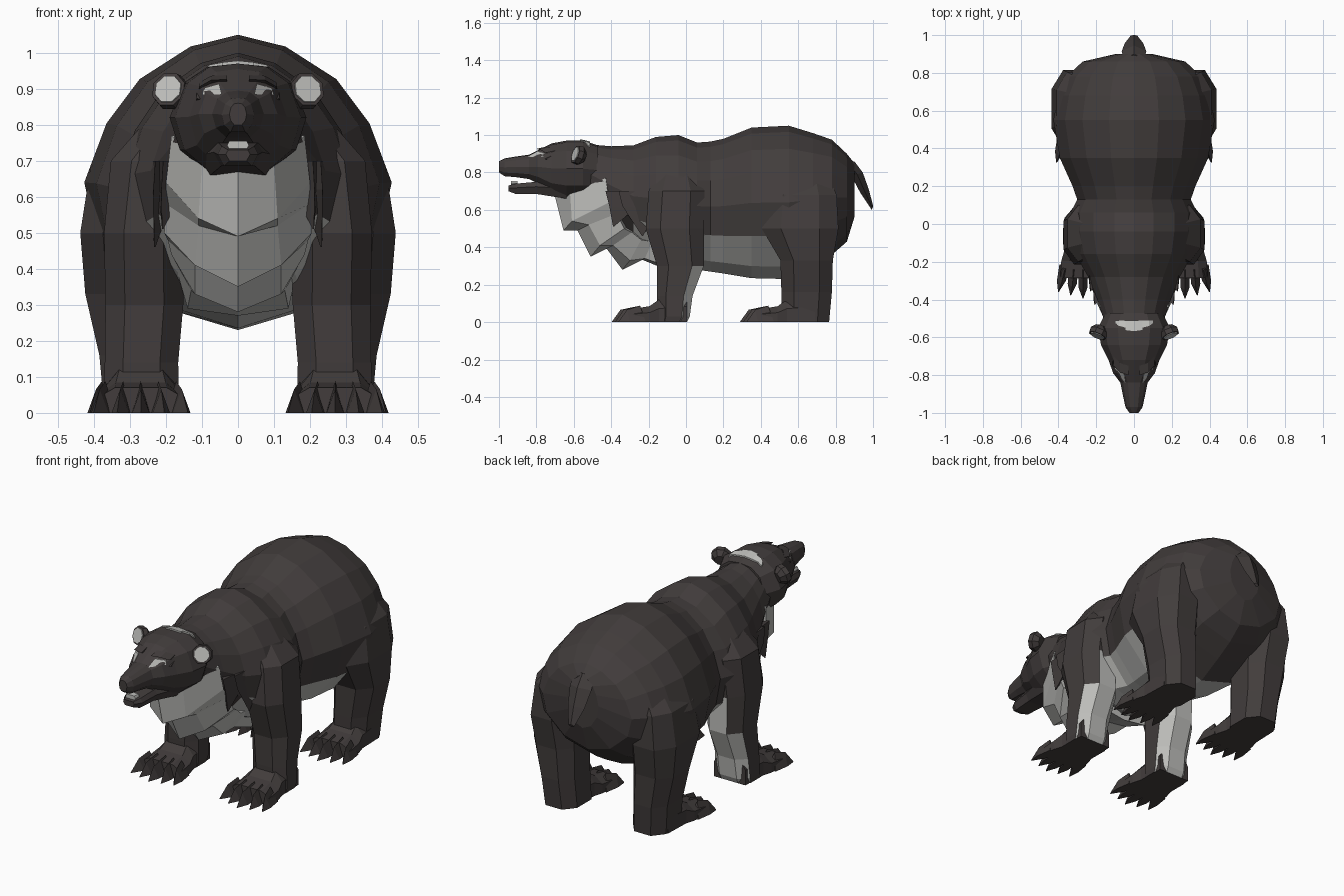
import bpy, bmesh, math
from mathutils import Vector
from mathutils.bvhtree import BVHTree

if "Cube" in bpy.data.objects:
    bpy.data.objects.remove(bpy.data.objects["Cube"])


def material(name, rgb):
    m = bpy.data.materials.new(name)
    m.diffuse_color = (*rgb, 1)
    m.use_nodes = True
    m.node_tree.nodes["Principled BSDF"].inputs["Base Color"].default_value = m.diffuse_color
    return m


DARK = material("dark brown fur", (0.054, 0.046, 0.045))
LIGHT = material("pale grey fur", (0.52, 0.52, 0.50))


def loft(name, rings, mats=(DARK,), rule=None):
    """Skin a list of equally long point rings with flat faces and end caps."""
    bm = bmesh.new()
    vs = [[bm.verts.new(p) for p in r] for r in rings]
    n = len(rings[0])
    for a, b in zip(vs, vs[1:]):
        for i in range(n):
            j = (i + 1) % n
            bm.faces.new((a[i], a[j], b[j], b[i]))
    bm.faces.new(vs[0])
    bm.faces.new(vs[-1])
    bmesh.ops.remove_doubles(bm, verts=bm.verts, dist=0.0005)
    bmesh.ops.recalc_face_normals(bm, faces=bm.faces)
    bm.normal_update()
    if rule:
        for f in bm.faces:
            f.material_index = int(rule(f.calc_center_median(), f.normal))
    me = bpy.data.meshes.new(name)
    bm.to_mesh(me)
    bm.free()
    for m in mats:
        me.materials.append(m)
    ob = bpy.data.objects.new(name, me)
    bpy.context.collection.objects.link(ob)
    return ob


def section(profile, y, w, top, bot):
    """Symmetric cross-section at y from a normalised half profile."""
    half = [(x * w, bot + t * (top - bot)) for x, t in profile]
    return [(x, y, z) for x, z in half] + [(-x, y, z) for x, z in half[-2:0:-1]]


# Torso
BODY = [(0, 1), (.3, .96), (.62, .85), (.83, .70), (.97, .5), (.88, .28), (.5, .08), (0, 0)]
torso_rows = [(-.52, .16, .95, .64), (-.4, .20, .94, .52), (-.28, .25, .945, .40),
              (-.16, .32, .99, .33), (-.04, .345, 1.0, .28), (.06, .345, .96, .28),
              (.13, .31, .965, .27), (.2, .335, .98, .26), (.35, .405, 1.04, .235),
              (.55, .44, 1.05, .23), (.68, .415, 1.01, .30), (.78, .37, .975, .36),
              (.86, .28, .90, .43), (.9, .10, .85, .56)]
torso = loft("torso", [section(BODY, *r) for r in torso_rows], (DARK, LIGHT),
             lambda c, n: n.z < -.25 and c.z < .5 and -.3 < c.y < .6)

# Head with upper muzzle
SKULL = [(0, 1), (.45, .97), (.8, .82), (1, .5), (.85, .2), (.45, 0), (0, 0)]
head_rows = [(-.47, .15, .945, .68), (-.55, .19, .97, .67), (-.64, .175, .97, .67),
             (-.72, .135, .955, .69), (-.79, .11, .92, .74), (-.84, .072, .895, .765),
             (-.91, .058, .885, .775), (-.97, .045, .875, .78), (-1.0, .024, .86, .80)]
head = loft("head", [section(SKULL, *r) for r in head_rows])

# Lower jaw and teeth
JAW = [(0, 1), (.8, 1), (1, .6), (.7, 0), (0, 0)]
loft("lower_jaw", [section(JAW, *r) for r in
     [(-.64, .11, .75, .66), (-.8, .068, .75, .685), (-.91, .056, .74, .685), (-.95, .034, .73, .70)]])
loft("teeth", [section(JAW, y, .03, .755, .725) for y in (-.90, -.935)], (LIGHT,))

# Pale fur ruff on the throat and chest, in jagged tiers (centre, side, outer)
tiers = [((0, -.70, .67), (.10, -.62, .69), (.185, -.43, .77)),
         ((0, -.655, .49), (.11, -.61, .54), (.20, -.41, .64)),
         ((0, -.58, .49), (.11, -.52, .52), (.20, -.37, .58)),
         ((0, -.51, .35), (.12, -.46, .41), (.205, -.33, .50)),
         ((0, -.43, .40), (.12, -.39, .41), (.195, -.29, .48)),
         ((0, -.34, .28), (.12, -.30, .33), (.185, -.24, .44)),
         ((0, -.25, .34), (.13, -.22, .34), (.18, -.18, .43)),
         ((0, -.08, .27), (.14, -.08, .29), (.17, -.08, .42))]
rings = []
for c, s, o in tiers:
    flip = lambda p: (-p[0], p[1], p[2])
    back = (0, o[1] + .04, o[2] + .01)
    rings.append([c, s, o, back, flip(o), flip(s)])
loft("chest_ruff", rings, (LIGHT,))


def leg(name, sx, rows, rule=None):
    """Chamfered-box limb: rows of z, x, y, half width, half depth."""
    pts = [(1, .5), (.5, 1), (-.5, 1), (-1, .5), (-1, -.5), (-.5, -1), (.5, -1), (1, -.5)]
    loft(name, [[(sx * (x + a * hx), y + b * hy, z) for a, b in pts] for z, x, y, hx, hy in rows],
         (DARK, LIGHT), rule)


def foot(name, sx, x, y):
    """Flat paw with five blunt pointed toes; y is the heel end."""
    rows = [(0, .095, .14), (-.15, .10, .12), (-.2, .115, .085), (-.29, .12, .07)]
    loft(name, [[(sx * (x + a * hx), y + dy, z) for a, z in
                 ((1, 0), (1, t * .6), (.6, t), (-.6, t), (-1, t * .6), (-1, 0))]
                for dy, hx, t in rows])
    for i in range(5):
        k = (i - 2) / 2
        cx, tx, end = x + k * .098, x + k * .13, -.40 + .035 * abs(k)

        def tri(px, dy, w, apex_dy, top):
            return [(sx * (px - w), y + dy, 0), (sx * (px + w), y + dy, 0), (sx * px, y + apex_dy, top)]
        loft(name + "_claw", [tri(cx, -.22, .027, -.25, .088),
                              tri((cx + tx) / 2, end + .06, .024, end + .045, .066),
                              tri(tx, end, .002, end, .004)])


front_rows = [(.84, .15, -.05, .08, .09), (.70, .238, -.05, .115, .15), (.50, .262, -.06, .11, .155),
              (.30, .26, -.03, .108, .125), (.14, .268, -.06, .102, .095), (.03, .27, -.065, .105, .085),
              (0, .27, -.075, .10, .08)]
hind_rows = [(.84, .20, .62, .08, .12), (.68, .30, .615, .11, .19), (.50, .312, .61, .126, .205),
             (.33, .302, .645, .122, .14), (.16, .282, .645, .103, .135), (0, .27, .64, .10, .125)]

for sx, side in ((1, "right"), (-1, "left")):
    # Legs, pale on the rear and inner rear of the front pair
    leg(side + "_front_leg", sx, front_rows,
        lambda c, n: c.z < .5 and n.y > .25 and (n.y > .8 or n.x * sx < 0 or c.z < .25))
    leg(side + "_hind_leg", sx, hind_rows)
    foot(side + "_front_foot", sx, .27, -.03 + .035)
    foot(side + "_hind_foot", sx, .28, .69)

    # Ears with pale inner disc, turned slightly outward and up
    d = Vector((.36 * sx, -.88, .3)).normalized()
    u = Vector((.92 * sx, .38, 0)).normalized()
    v = u.cross(d) * sx
    v = v if v.z > 0 else -v
    mid = Vector((.187 * sx, -.575, .893))

    def disc(r, t):
        return [mid + d * t + u * (r * math.cos(a)) + v * (r * math.sin(a))
                for a in [math.tau * (i + .5) / 8 for i in range(8)]]
    loft(side + "_ear", [disc(.03, -.035), disc(.053, -.008), disc(.05, .018)])
    loft(side + "_inner_ear", [disc(.041, .015), disc(.040, .022)], (LIGHT,))

    # Dark tufts hanging over the ruff
    for y0, y1, ty, tz, bx in ((-.43, -.28, -.39, .51, .213), (-.36, -.15, -.235, .46, .235)):
        loft(side + "_neck_tuft", [[(sx * (bx - .005), y0, .70), (sx * (bx + .012), y1, .70),
                                    (sx * (bx - .07), (y0 + y1) / 2, .70)],
                                   [(sx * bx, y0 + .02, .62), (sx * (bx + .005), y1, .60),
                                    (sx * (bx - .06), (y0 + y1) / 2, .62)],
                                   [(sx * (bx - .002), ty, tz), (sx * (bx - .002), ty + .004, tz),
                                    (sx * (bx - .006), ty + .002, tz)]])

    # Brow ridges around the eyes
    loft(side + "_brow", [[(sx * x, y, z), (sx * x, y + .05, z + .025), (sx * x, y + .06, z - .02)]
                          for x, y, z in ((.025, -.825, .895), (.07, -.795, .866), (.115, -.75, .873))])
    loft(side + "_upper_brow", [[(sx * x, y, z), (sx * x, y + .05, z + .012), (sx * x, y + .05, z - .014)]
                                for x, y, z in ((.03, -.80, .926), (.075, -.785, .924), (.108, -.75, .905))])


# Pale markings laid onto the surface as thin plates
def marking(name, target, pts, direction):
    me = target.data
    tree = BVHTree.FromPolygons([v.co for v in me.vertices], [p.vertices for p in me.polygons])
    d = Vector(direction)
    hits = [tree.ray_cast(Vector(p) - d * 3, d)[0] for p in pts]
    if all(hits):
        loft(name, [[h - d * .008 for h in hits], [h + d * .001 for h in hits]], (LIGHT,))


for sx in (1, -1):
    marking("eye_patch", head, [(sx * x, 0, z) for x, z in
            ((.045, .884), (.10, .884), (.092, .903), (.052, .914))], (0, 1, 0))
    # Nape strips follow the curve of the skull
    for x0, x1, y0, y1 in ((0, .045, -.568, -.562), (.045, .08, -.549, -.54), (.08, .1, -.54, -.525)):
        marking("nape_marking", head, [(sx * x0, -.512, 0), (sx * x1, -.512, 0),
                (sx * x1, y1, 0), (sx * x0, y0, 0)], (0, 0, -1))

# Tail
tail_rows = [(.85, .87, .055, .03), (.79, .915, .065, .03), (.70, .955, .05, .022), (.61, .997, .018, .004)]
loft("tail", [[(hx, y, z), (0, y + hy, z + .01), (-hx, y, z), (0, y - hy, z - .01)]
              for z, y, hx, hy in tail_rows])
